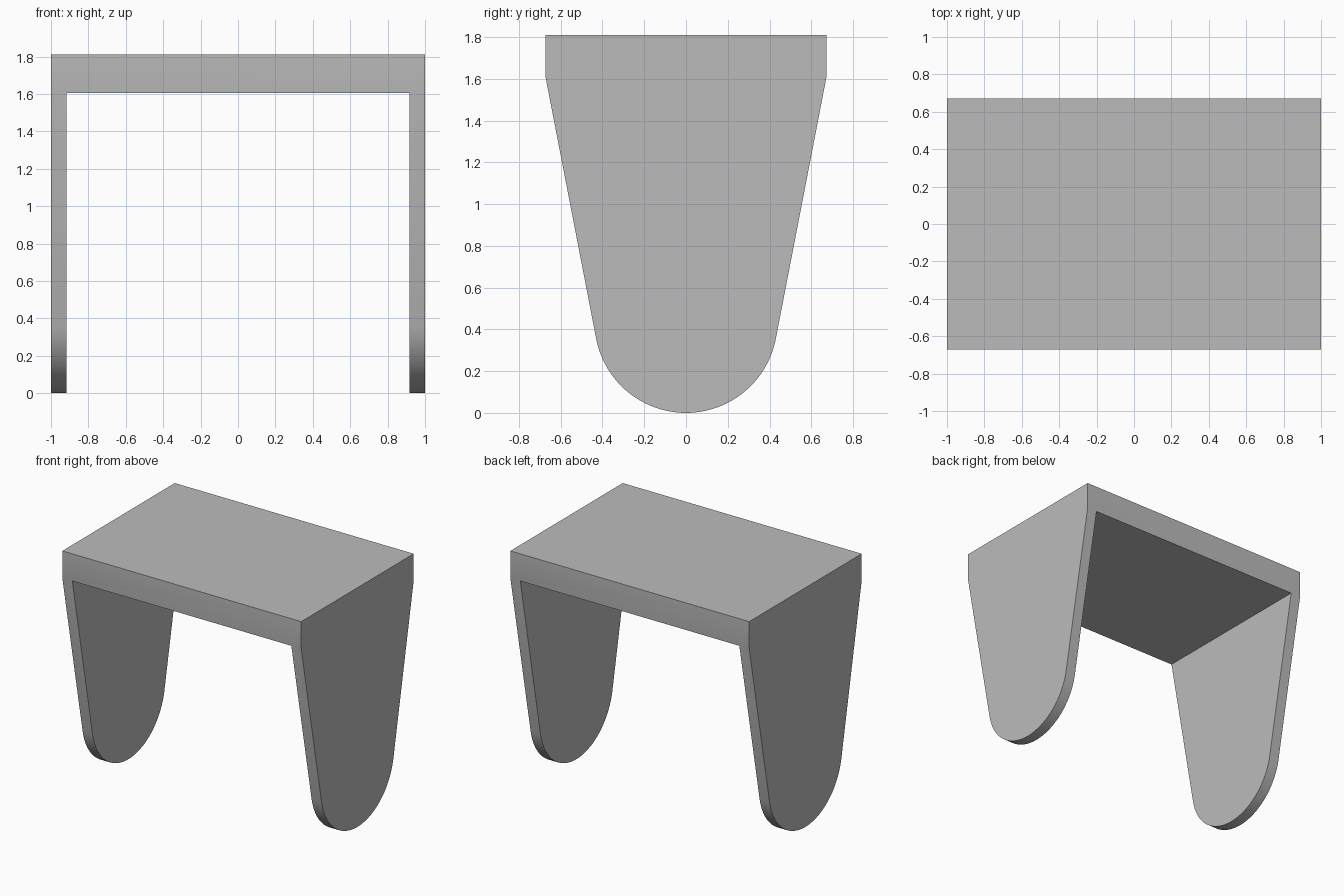
import bpy
import bmesh
import math

cube = bpy.data.objects.get("Cube")
if cube:
    bpy.data.objects.remove(cube, do_unlink=True)

HALF_X, HALF_Y, HEIGHT = 1.0, 0.672, 1.81
UNDERSIDE, PLATE = 1.605, 0.083
RADIUS, STEPS = 0.438, 48

grey = bpy.data.materials.new("plain_grey")
grey.use_nodes = True
grey.diffuse_color = (0.5, 0.5, 0.5, 1)
grey.node_tree.nodes["Principled BSDF"].inputs["Base Color"].default_value = grey.diffuse_color


def extrude_profile(name, points, half_width):
    """Solid made by sweeping a (y, z) outline along x."""
    bm = bmesh.new()
    face = bm.faces.new([bm.verts.new((-half_width, y, z)) for y, z in points])
    swept = bmesh.ops.extrude_face_region(bm, geom=[face])["geom"]
    bmesh.ops.translate(bm, vec=(2 * half_width, 0, 0),
                        verts=[g for g in swept if isinstance(g, bmesh.types.BMVert)])
    bmesh.ops.recalc_face_normals(bm, faces=bm.faces)
    mesh = bpy.data.meshes.new(name)
    bm.to_mesh(mesh)
    bm.free()
    mesh.materials.append(grey)
    obj = bpy.data.objects.new(name, mesh)
    bpy.context.collection.objects.link(obj)
    return obj


# Side outline: square top, tapering edges tangent to a rounded foot
rise = UNDERSIDE - RADIUS
tangent = math.atan2(rise, HALF_Y) - math.acos(RADIUS / math.hypot(HALF_Y, rise))
start, sweep = tangent, math.pi + 2 * tangent
outline = [(HALF_Y, UNDERSIDE), (HALF_Y, HEIGHT), (-HALF_Y, HEIGHT), (-HALF_Y, UNDERSIDE)]
for i in range(STEPS + 1):
    a = math.pi - start + sweep * i / STEPS
    outline.append((RADIUS * math.cos(a), RADIUS + RADIUS * math.sin(a)))
bracket = extrude_profile("bracket_body", outline, HALF_X)

# Opening between the two side plates
opening = extrude_profile("opening_cutter",
                          [(-1, -1), (1, -1), (1, UNDERSIDE), (-1, UNDERSIDE)],
                          HALF_X - PLATE)
opening.hide_render = True
cut = bracket.modifiers.new("opening", 'BOOLEAN')
cut.operation = 'DIFFERENCE'
cut.solver = 'EXACT'
cut.object = opening

# Bake the cut, then smooth the rounded feet while keeping edges crisp
bpy.ops.object.select_all(action='DESELECT')
bracket.select_set(True)
bpy.context.view_layer.objects.active = bracket
bpy.ops.object.modifier_apply(modifier=cut.name)
bpy.data.objects.remove(opening, do_unlink=True)
bpy.ops.object.shade_smooth_by_angle(angle=math.radians(30))
